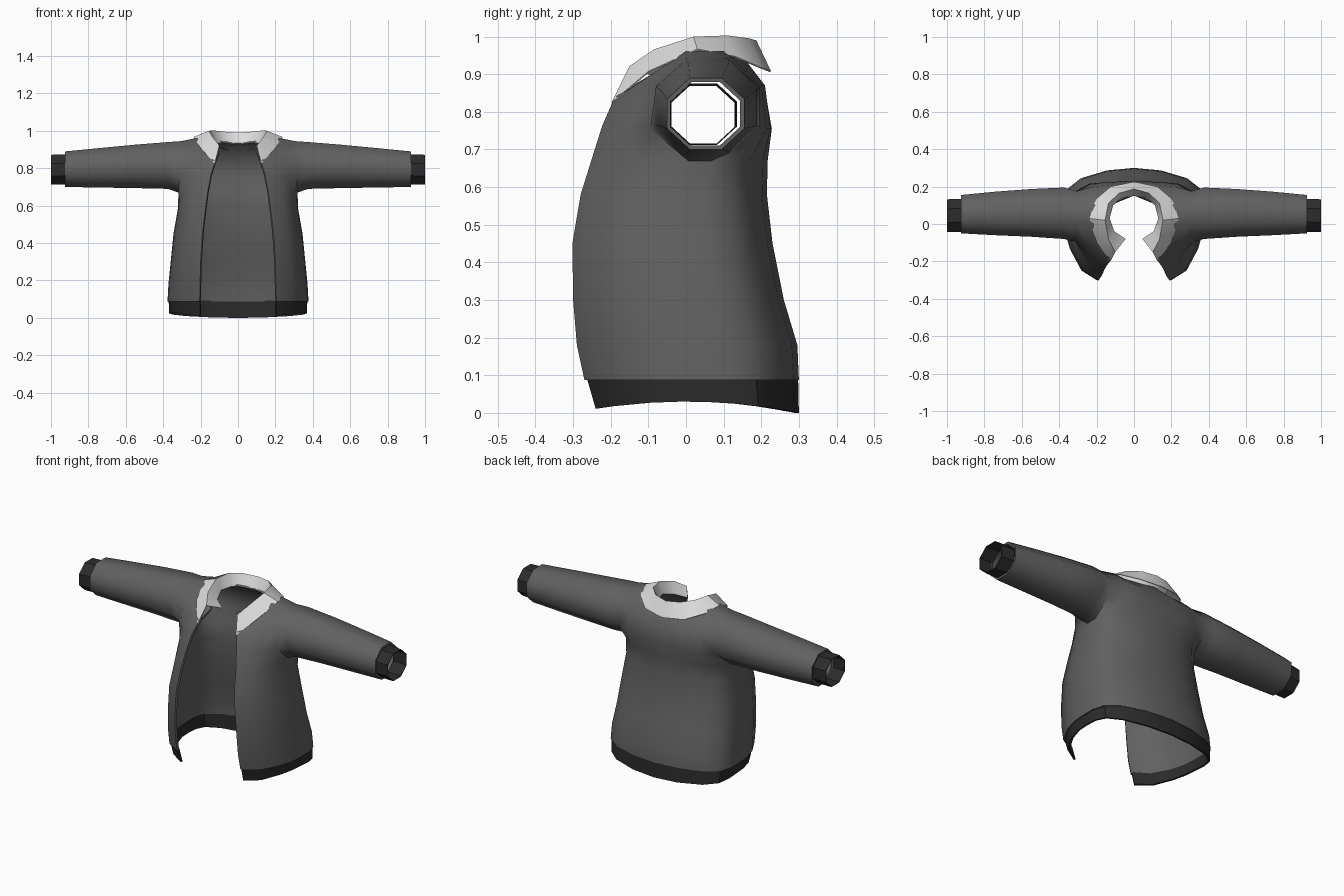
import bpy, math

if "Cube" in bpy.data.objects:
    bpy.data.objects.remove(bpy.data.objects["Cube"])

def material(name, v):
    m = bpy.data.materials.new(name)
    m.diffuse_color = (v, v, v, 1)
    m.use_nodes = True
    m.node_tree.nodes["Principled BSDF"].inputs["Base Color"].default_value = m.diffuse_color
    return m

grey = material("charcoal cloth", 0.12)
dark = material("black ribbing", 0.025)
light = material("pale collar", 0.72)

def make(name, verts, faces, mat, thick=0.0, angle=40):
    """Half model (x >= 0) -> mirrored, thickened, smooth object."""
    me = bpy.data.meshes.new(name)
    me.from_pydata(verts, [], faces)
    me.materials.append(mat)
    ob = bpy.data.objects.new(name, me)
    bpy.context.collection.objects.link(ob)
    mir = ob.modifiers.new("mirror", 'MIRROR')
    mir.merge_threshold = 0.0005
    if thick:
        sol = ob.modifiers.new("thickness", 'SOLIDIFY')
        sol.thickness = thick
        sol.offset = -1
    bpy.ops.object.select_all(action='DESELECT')
    ob.select_set(True)
    bpy.context.view_layer.objects.active = ob
    bpy.ops.object.convert(target='MESH')
    bpy.ops.object.shade_smooth_by_angle(angle=math.radians(angle))
    return ob

# Horizontal section of half the body: (width share, depth share), front edge to back centre
SECTION = [(0, 0), (.5, .09), (.83, .27), (.97, .42), (1, .55), (1, .68),
           (.95, .80), (.76, .90), (.39, .975), (0, 1)]
N = len(SECTION)

def section(z, opening, half, front, back):
    pts = []
    for i, (u, w) in enumerate(SECTION):
        x = opening + (half - opening) * u if i < 4 else half * u
        pts.append((x, front + (back - front) * w, z))
    return pts

def grid(rows, cols, start=0):
    return [(start + r * cols + c, start + r * cols + c + 1,
             start + (r + 1) * cols + c + 1, start + (r + 1) * cols + c)
            for r in range(rows - 1) for c in range(cols - 1)]

def ring(x, y0, y1, z0, z1):
    """Octagon with flat top and bottom, from the bottom forward and up."""
    cy, cz = (y0 + y1) / 2, (z0 + z1) / 2
    k = math.cos(math.pi / 8)
    ry, rz = (y1 - y0) / 2 / k, (z1 - z0) / 2 / k
    return [(x, cy - ry * math.sin(t), cz - rz * math.cos(t))
            for t in (math.pi / 8 + math.pi / 4 * i for i in range(8))]

def tube_faces(loops):
    return [(a[k], b[k], b[(k + 1) % 8], a[(k + 1) % 8])
            for a, b in zip(loops, loops[1:]) for k in range(8)]

# Lower body
levels = [(.088, .205, .377, -.27, .30), (.18, .203, .372, -.29, .296),
          (.30, .20, .36, -.30, .26), (.45, .19, .345, -.302, .23),
          (.58, .175, .322, -.28, .215), (.67, .163, .318, -.252, .217)]
verts = [p for lv in levels for p in section(*lv)]
faces = grid(len(levels), N)

# Upper front and back panels, up to the shoulder strip
COLS = [0, 1, 2, 3, 6, 7, 8, 9]
upper = [
    [(.145, -.222, .765), (.20, -.195, .76), (.26, -.155, .76), (.315, -.095, .755),
     (.315, .175, .755), (.24, .215, .755), (.13, .225, .755), (0, .228, .755)],
    [(.12, -.188, .842), (.17, -.155, .857), (.23, -.115, .872), (.305, -.075, .875),
     (.305, .175, .87), (.22, .20, .87), (.12, .21, .87), (0, .208, .87)],
    [(.10, -.11, .885), (.15, 0, .955), (.22, 0, .962), (.305, 0, .945),
     (.305, .10, .945), (.22, .10, .962), (.14, .10, .955), (0, .16, .935)]]
a = {c: (len(levels) - 1) * N + c for c in range(N)}
maps = [a]
for row in upper:
    maps.append({c: len(verts) + i for i, c in enumerate(COLS)})
    verts += row
for lo, hi in zip(maps, maps[1:]):
    for c in (0, 1, 2, 6, 7, 8):
        faces.append((lo[c], lo[c + 1], hi[c + 1], hi[c]))
b, c_, d = maps[1:]
faces += [(a[3], a[4], b[3]), (a[5], a[6], b[6]),
          (d[3], d[6], d[7], d[2]), (d[2], d[7], d[8], d[1])]

# Sleeve grown from the armhole
loops = [[a[4], b[3], c_[3], d[3], d[6], c_[6], b[6], a[5]]]
for args in [(.375, -.08, .195, .69, .94), (.55, -.068, .187, .694, .926),
             (.74, -.06, .173, .697, .908), (.925, -.05, .155, .70, .89)]:
    loops.append(list(range(len(verts), len(verts) + 8)))
    verts += ring(*args)
faces += tube_faces(loops)
make("jacket_shell", verts, faces, grey, 0.012, 60)

# Ribbed hem with a curved lower edge
top = section(.094, .205, .371, -.264, .298)
bottom = [(x, y, .03 - .333 * y * y) for x, y, z in section(0, .202, .368, -.24, .30)]
make("hem_band", bottom + top, grid(2, N), dark, 0.010, 30)

# Ribbed cuffs
cuff = ring(.912, -.042, .135, .713, .875) + ring(1.0, -.042, .132, .712, .872)
make("cuffs", cuff, tube_faces([list(range(8)), list(range(8, 16))]), dark, 0.003, 30)

# Folded collar: outer edge, fold line, inner stand
collar = [
    (.125, -.198, .825), (.20, -.10, .908), (.238, .03, .967),
    (.207, .13, .948), (.125, .20, .918), (0, .226, .908),
    (.10, -.15, .922), (.135, -.085, .966), (.155, .02, 1.0),
    (.137, .11, 1.003), (.08, .165, .996), (0, .187, .99),
    (.045, -.08, .895), (.105, -.04, .915), (.13, .03, .935),
    (.112, .10, .935), (.06, .14, .935), (0, .15, .935)]
make("collar", collar, grid(3, 6), light, 0.004, 35)
